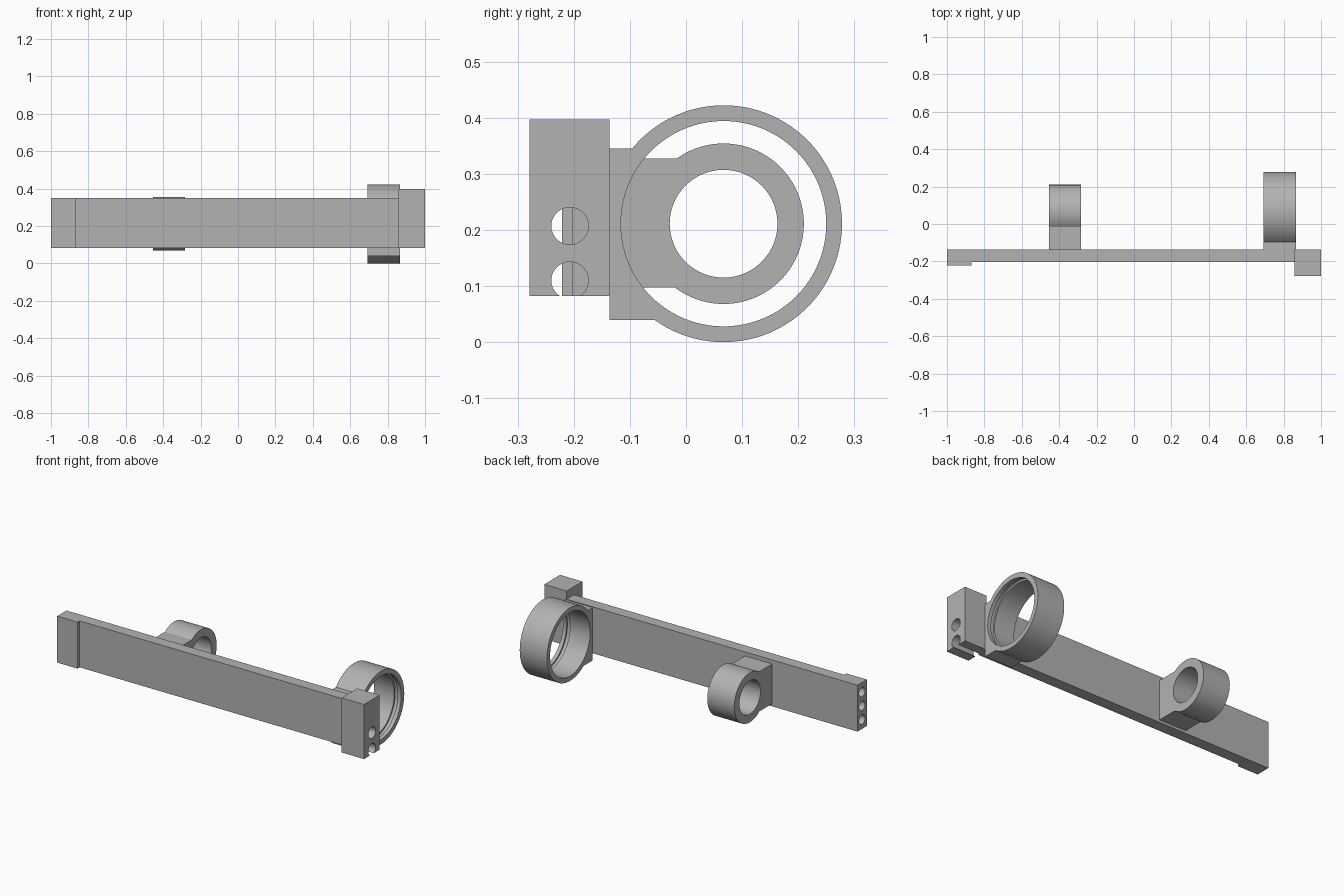
import bpy
import bmesh
from math import sin, cos, asin, pi, tau

cube = bpy.data.objects.get("Cube")
if cube:
    bpy.data.objects.remove(cube, do_unlink=True)

grey = bpy.data.materials.new("plain grey")
grey.use_nodes = True
colour = (0.45, 0.45, 0.45, 1)
grey.diffuse_color = colour
grey.node_tree.nodes["Principled BSDF"].inputs["Base Color"].default_value = colour

RING_Y, RING_Z = 0.067, 0.211      # shared axis of both rings
BACK = -0.136                      # rear face of the bar
BOTTOM = 0.082


def prism(name, outline, x0, x1):
    """Extrude a (y, z) outline along x."""
    bm = bmesh.new()
    face = bm.faces.new([bm.verts.new((x0, y, z)) for y, z in outline])
    moved = bmesh.ops.extrude_face_region(bm, geom=[face])["geom"]
    verts = [v for v in moved if isinstance(v, bmesh.types.BMVert)]
    bmesh.ops.translate(bm, verts=verts, vec=(x1 - x0, 0, 0))
    bmesh.ops.recalc_face_normals(bm, faces=bm.faces)
    mesh = bpy.data.meshes.new(name)
    bm.to_mesh(mesh)
    bm.free()
    mesh.materials.append(grey)
    obj = bpy.data.objects.new(name, mesh)
    bpy.context.collection.objects.link(obj)
    return obj


def box(name, x0, x1, y0, y1, z0, z1):
    return prism(name, [(y0, z0), (y1, z0), (y1, z1), (y0, z1)], x0, x1)


def circle(y, z, r, n=96):
    return [(y + r * cos(tau * i / n), z + r * sin(tau * i / n)) for i in range(n)]


def activate(obj):
    bpy.ops.object.select_all(action="DESELECT")
    obj.select_set(True)
    bpy.context.view_layer.objects.active = obj


def drill(obj, y, z, r, x0, x1):
    """Cut a round hole along x."""
    cutter = prism("hole_cutter", circle(y, z, r), x0, x1)
    cutter.hide_render = True
    mod = obj.modifiers.new("hole", "BOOLEAN")
    mod.operation, mod.solver, mod.object = "DIFFERENCE", "EXACT", cutter
    activate(obj)
    bpy.ops.object.modifier_apply(modifier=mod.name)
    bpy.data.objects.remove(cutter, do_unlink=True)


def smooth(obj):
    activate(obj)
    bpy.ops.object.shade_smooth_by_angle(angle=pi / 6)


def ring_mount(name, x0, x1, radius, bore, z_low, z_high):
    """Ring with a flat foot reaching back to the bar."""
    start = -pi + asin((RING_Z - z_low) / radius)
    end = pi - asin((z_high - RING_Z) / radius)
    n = 96
    angles = [start + (end - start) * i / n for i in range(n + 1)]
    outline = [(RING_Y + radius * cos(a), RING_Z + radius * sin(a)) for a in angles]
    outline += [(BACK, z_high), (BACK, z_low)]
    obj = prism(name, outline, x0, x1)
    drill(obj, RING_Y, RING_Z, bore, x0 - 0.1, x1 + 0.1)
    return obj


# Long bar
bar = box("bar", -1, 0.857, -0.202, BACK, BOTTOM, 0.35)

# Raised pad on the front of the right end
pad = box("end_pad", -1, -0.87, -0.221, -0.202, BOTTOM, 0.35)

# Three screw holes in the end face, crossing both pad and bar
for z in (0.135, 0.215, 0.295):
    for part in (bar, pad):
        drill(part, -0.178, z, 0.027, -1.1, -0.88)

# Taller block at the left end, the lower hole breaking through its underside
block = box("end_block", 0.857, 1, -0.279, BACK, BOTTOM, 0.397)
for z in (0.207, 0.11):
    drill(block, -0.207, z, 0.033, 0.8, 1.1)

# Ring mounts, the large one with a retaining groove in its bore
small_ring = ring_mount("small_ring_mount", -0.455, -0.283, 0.143, 0.096, 0.097, 0.327)
large_ring = ring_mount("large_ring_mount", 0.693, 0.867, 0.211, 0.183, 0.039, 0.345)
drill(large_ring, RING_Y, RING_Z, 0.193, 0.822, 0.845)

for part in (bar, pad, block, small_ring, large_ring):
    smooth(part)
